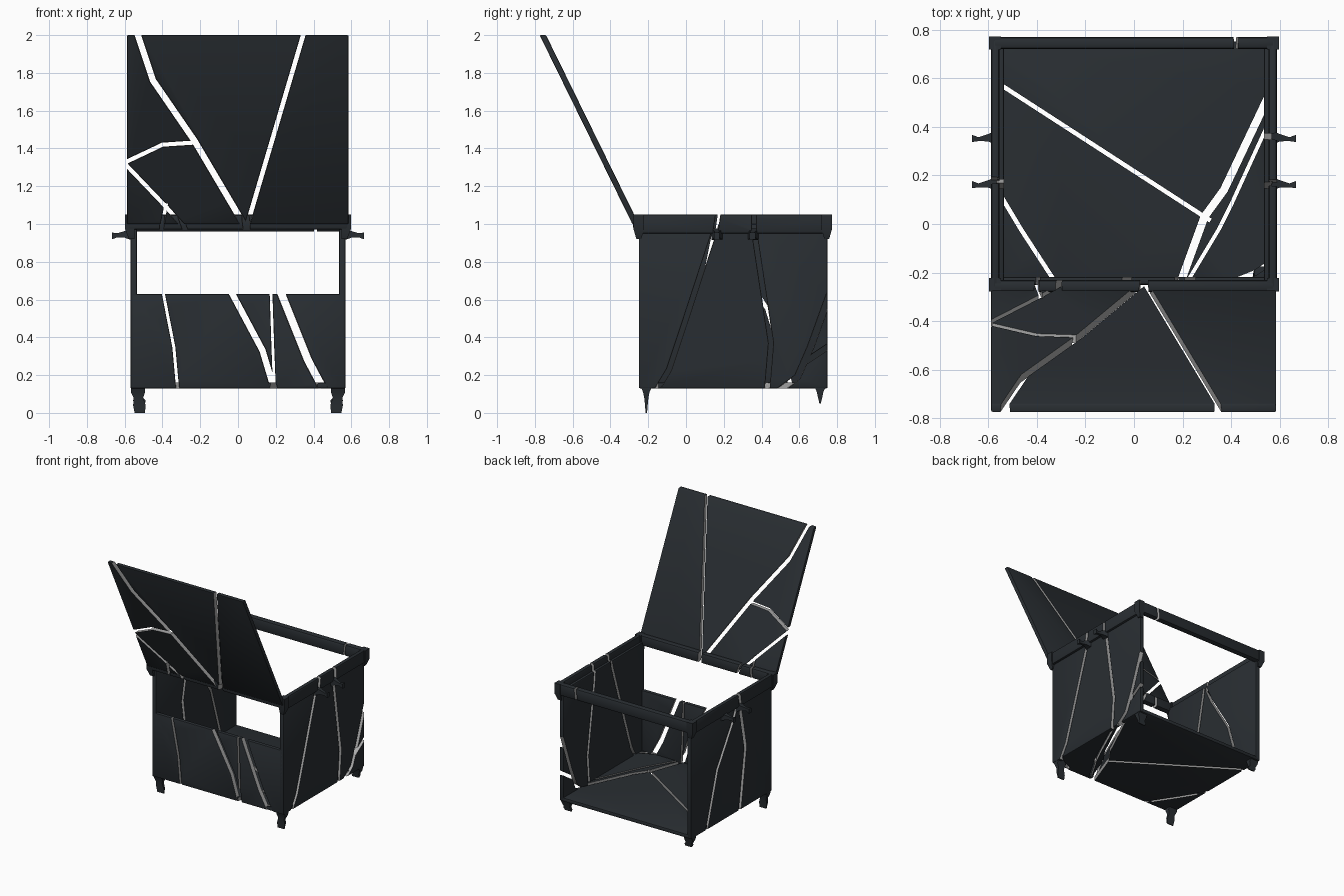
import bpy, bmesh
from mathutils import Vector

if "Cube" in bpy.data.objects:
    bpy.data.objects.remove(bpy.data.objects["Cube"])


def material(name, rgb):
    m = bpy.data.materials.new(name)
    m.diffuse_color = (*rgb, 1)
    m.use_nodes = True
    m.node_tree.nodes["Principled BSDF"].inputs["Base Color"].default_value = m.diffuse_color
    return m


DARK = material("dark_shell", (0.022, 0.027, 0.032))
GREY = material("crack_grey", (0.4, 0.4, 0.4))


def loft(name, rings, mat, bevel=0.0, tri=False):
    """Skin a list of four-point rings into a closed solid."""
    bm = bmesh.new()
    rs = [[bm.verts.new(p) for p in r] for r in rings]
    for a, b in zip(rs, rs[1:]):
        for i in range(4):
            j = (i + 1) % 4
            bm.faces.new((a[i], a[j], b[j], b[i]))
    bm.faces.new(rs[0])
    bm.faces.new(rs[-1])
    bmesh.ops.recalc_face_normals(bm, faces=bm.faces)
    if bevel:
        bmesh.ops.bevel(bm, geom=bm.edges[:], offset=bevel, segments=2,
                        profile=0.5, affect='EDGES')
    if tri:
        bmesh.ops.triangulate(bm, faces=bm.faces[:])
    me = bpy.data.meshes.new(name)
    bm.to_mesh(me)
    bm.free()
    me.materials.append(mat)
    ob = bpy.data.objects.new(name, me)
    bpy.context.collection.objects.link(ob)
    return ob


def activate(ob):
    bpy.ops.object.select_all(action='DESELECT')
    ob.select_set(True)
    bpy.context.view_layer.objects.active = ob


def smooth(ob):
    activate(ob)
    bpy.ops.object.shade_smooth_by_angle(angle=0.7)


def cut_crack(ob, to3d, pts, w, d0, d1):
    """Cut a jagged gap along a polyline, a little narrower on the inside."""
    p = [Vector(q) for q in pts]
    p[0] += (p[0] - p[1]).normalized() * 0.03
    p[-1] += (p[-1] - p[-2]).normalized() * 0.03
    rings = []
    for i, q in enumerate(p):
        t = (p[min(i + 1, len(p) - 1)] - p[max(i - 1, 0)]).normalized()
        n = Vector((-t.y, t.x)) * w / 2
        k = n * 0.6
        rings.append([to3d(*(q + n), d0 - .03), to3d(*(q - n), d0 - .03),
                      to3d(*(q - k), d1 + .03), to3d(*(q + k), d1 + .03)])
    cutter = loft("crack_cutter", rings, GREY, tri=True)
    cutter.hide_render = True
    activate(ob)
    mod = ob.modifiers.new("crack", 'BOOLEAN')
    mod.object = cutter
    mod.operation = 'DIFFERENCE'
    mod.solver = 'EXACT'
    mod.material_mode = 'TRANSFER'
    bpy.ops.object.modifier_apply(modifier=mod.name)
    bpy.data.objects.remove(cutter)


def panel(name, to3d, u0, u1, v0, v1, d0, d1, cracks=(), bevel=0.008):
    rings = [[to3d(u, v0, d0), to3d(u, v1, d0), to3d(u, v1, d1), to3d(u, v0, d1)]
             for u in (u0, u1)]
    ob = loft(name, rings, DARK, bevel)
    for w, pts in cracks:
        cut_crack(ob, to3d, pts, w, d0, d1)
    smooth(ob)
    return ob


# Panel frames: (u, v) in the panel, d = depth inward from the outer face
def front(u, v, d): return Vector((u, -0.25 + d, v))
def back(u, v, d): return Vector((u, 0.75 - d, v))
def right(u, v, d): return Vector((0.57 - d, u, v))
def left(u, v, d): return Vector((-0.57 + d, u, v))
def bottom(u, v, d): return Vector((u, v, 0.13 + d))
def lid_map(u, v, d): return Vector((u, -0.284 - (v - 1) * 0.491 + d, v))


# Leaning lid
panel("lid", lid_map, -0.588, 0.585, 1.0, 2.0, 0, 0.034, [
    (0.045, [(-.53, 2), (-.45, 1.76), (-.23, 1.44), (.03, 1.0)]),
    (0.033, [(.345, 2), (.05, 1.0)]),
    (0.03, [(-.59, 1.33), (-.40, 1.42), (-.25, 1.43)]),
    (0.03, [(-.59, 1.31), (-.38, 1.09), (-.30, 1.0)]),
    (0.025, [(-.385, 1.08), (-.40, 1.0)])], bevel=0.006)

# Low front wall below the window opening
panel("front_wall", front, -0.565, 0.565, 0.13, 0.63, 0, 0.032, [
    (0.022, [(-.395, .63), (-.34, .35), (-.32, .13)]),
    (0.045, [(-.03, .63), (.13, .33), (.19, .13)]),
    (0.02, [(.175, .63), (.185, .33), (.193, .13)]),
    (0.055, [(.23, .63), (.37, .28), (.45, .13)])])

# Side walls
panel("right_wall", right, -0.25, 0.75, 0.13, 1.0, 0, 0.035, [
    (0.032, [(.16, 1.0), (.14, .93), (.0, .5), (-.09, .23), (-.15, .13)]),
    (0.032, [(.36, 1.0), (.37, .9), (.45, .37), (.43, .13)]),
    (0.04, [(.75, .60), (.66, .35), (.59, .19), (.51, .13)]),
    (0.035, [(.75, .35), (.66, .29)])])
panel("left_wall", left, -0.25, 0.75, 0.13, 1.0, 0, 0.035, [
    (0.03, [(.17, 1.0), (.24, .85), (.43, .55), (.56, .13)]),
    (0.035, [(.16, 1.0), (.08, .6), (.15, .13)])])

# Floor, running out to the open back
panel("floor", bottom, -0.56, 0.56, -0.245, 0.75, 0, 0.03, [
    (0.025, [(-.56, .58), (.29, .03)]),
    (0.045, [(.56, .54), (.37, .14), (.29, .03), (.19, -.245)]),
    (0.022, [(.56, .43), (.40, .08), (.35, -.02), (.215, -.245)]),
    (0.025, [(-.58, .17), (-.46, -.03), (-.32, -.245)]),
    (0.03, [(.56, -.16), (.50, -.20), (.40, -.24)])])

# Rim around the top opening
panel("front_rim", front, -0.585, 0.585, 0.97, 1.05, -0.03, 0.02, [
    (0.045, [(.04, 1.05), (.045, .97)]),
    (0.03, [(-.31, 1.05), (-.28, .97)]),
    (0.025, [(-.40, 1.05), (-.405, .97)])], bevel=0.014)
panel("back_rim", back, -0.585, 0.585, 0.96, 1.05, -0.02, 0.03, [
    (0.022, [(.42, 1.05), (.41, .96)])], bevel=0.014)
for name, m, a, b in (("right_rim", right, .17, .36), ("left_rim", left, .18, .15)):
    cracks = [(0.032, [(a, 1.05), (a - .015, .95)])]
    if name == "right_rim":
        cracks.append((0.032, [(b, 1.05), (b, .95)]))
    panel(name, m, -0.27, 0.765, 0.95, 1.05, -0.018, 0.017, cracks, bevel=0.012)


def square_z(x, y, z, a, b):
    return [Vector((x + i * a / 2, y + j * b / 2, z))
            for i, j in ((-1, -1), (1, -1), (1, 1), (-1, 1))]


def square_x(x, y, z, a, b):
    return [Vector((x, y + i * a / 2, z + j * b / 2))
            for i, j in ((-1, -1), (1, -1), (1, 1), (-1, 1))]


for side, s in (("right", 1), ("left", -1)):
    for end, yf, yc, drop in (("front", -0.21, -0.25, 0), ("rear", 0.71, 0.745, .05)):
        # Tapered curled feet
        smooth(loft(f"{side}_{end}_foot", [
            square_z(s * .53, yf, .15, .07, .07),
            square_z(s * .53, yf, .11, .075, .034),
            square_z(s * .527, yf, .08, .05, .022),
            square_z(s * .522, yf, .04 + drop / 2, .066, .014),
            square_z(s * .520, yf, drop, .055, .008)], DARK))
        # Flared caps where the rim bars meet
        smooth(loft(f"{side}_{end}_corner_cap", [
            square_z(s * .562, yc, .92, .03, .025),
            square_z(s * .572, yc, .97, .05, .054),
            square_z(s * .572, yc, 1.05, .05, .054)], DARK))
    # Broken handle stubs
    for k, y in (("front", 0.165), ("rear", 0.355)):
        smooth(loft(f"{side}_{k}_handle_stub", [
            square_x(s * .565, y, .945, .06, .06),
            square_x(s * .60, y, .945, .03, .035),
            square_x(s * .64, y - .006, .94, .016, .022),
            square_x(s * .667, y - .003, .937, .03, .036)], DARK))
